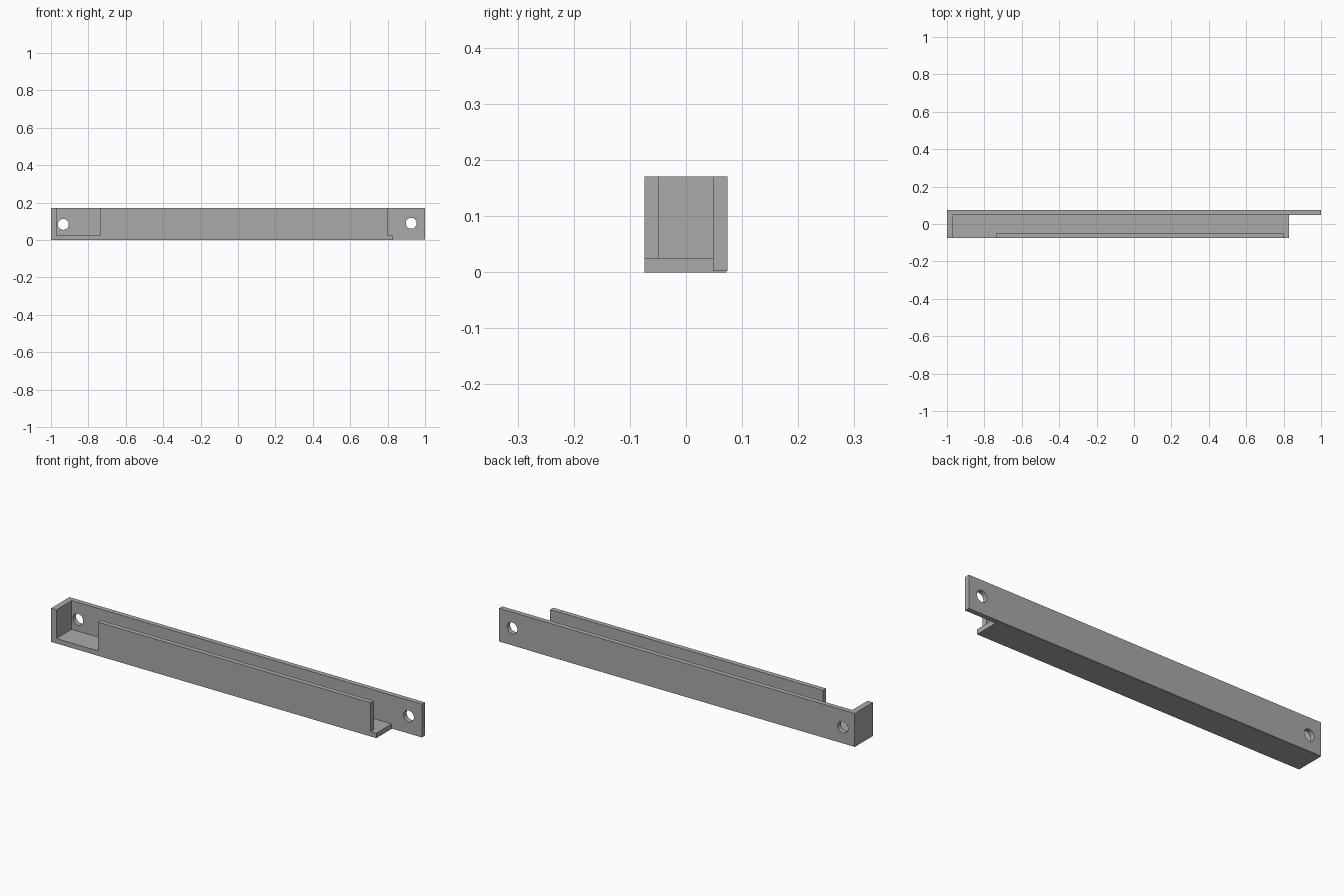
import bpy
import math

cube = bpy.data.objects.get("Cube")
if cube:
    bpy.data.objects.remove(cube, do_unlink=True)

# Single plain grey
grey = bpy.data.materials.new("plain_grey")
grey.use_nodes = True
colour = (0.4, 0.4, 0.4, 1)
grey.diffuse_color = colour
grey.node_tree.nodes["Principled BSDF"].inputs["Base Color"].default_value = colour


def box(name, x, y, z):
    """Box spanning the given (low, high) ranges."""
    spans = (x, y, z)
    bpy.ops.mesh.primitive_cube_add(size=1, location=[(a + b) / 2 for a, b in spans])
    ob = bpy.context.object
    ob.name = name
    ob.scale = [b - a for a, b in spans]
    bpy.ops.object.transform_apply(location=False, rotation=False, scale=True)
    ob.data.materials.append(grey)
    return ob


def drill(target, x, z, radius):
    """Cut a round hole through the target along y."""
    bpy.ops.mesh.primitive_cylinder_add(vertices=40, radius=radius, depth=0.2,
                                        location=(x, target.location.y, z),
                                        rotation=(math.pi / 2, 0, 0))
    cutter = bpy.context.object
    cutter.hide_render = True
    mod = target.modifiers.new("screw_hole", "BOOLEAN")
    mod.operation = "DIFFERENCE"
    mod.solver = "EXACT"
    mod.object = cutter
    bpy.context.view_layer.objects.active = target
    bpy.ops.object.modifier_apply(modifier=mod.name)
    bpy.data.objects.remove(cutter, do_unlink=True)


HEIGHT = 0.171
FRONT, BACK = -0.074, 0.074
INNER_FRONT, INNER_BACK = -0.049, 0.049
FLOOR = 0.025
END = -0.97

# Long mounting plate, its lower edge a hair above the floor's underside
back_plate = box("back_plate", (-1, 1), (INNER_BACK, BACK), (0.002, HEIGHT))

# Channel floor, front wall and closed end
box("floor", (-1, 0.83), (FRONT, BACK - 0.002), (0, FLOOR))
box("front_wall", (-0.737, 0.798), (FRONT, INNER_FRONT), (FLOOR, HEIGHT))
box("end_wall", (-1, END), (FRONT, INNER_BACK), (FLOOR, HEIGHT))

# Screw holes near both ends of the mounting plate
drill(back_plate, -0.934, 0.084, 0.029)
drill(back_plate, 0.926, 0.09, 0.029)

bpy.ops.object.select_all(action="DESELECT")
back_plate.select_set(True)
bpy.context.view_layer.objects.active = back_plate
bpy.ops.object.shade_smooth_by_angle(angle=math.radians(30))
